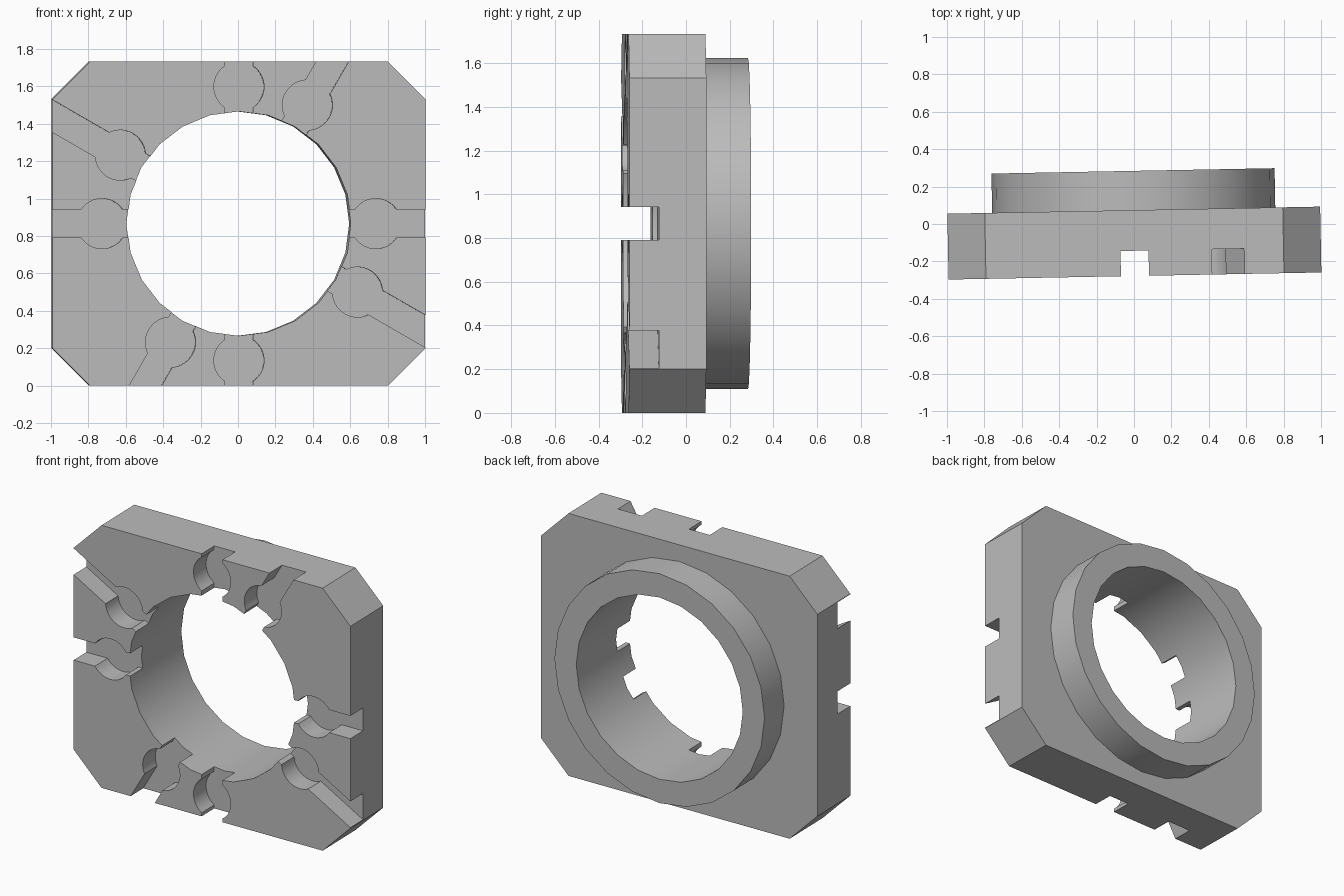
import bpy, bmesh, math

if "Cube" in bpy.data.objects:
    bpy.data.objects.remove(bpy.data.objects["Cube"])

HALF_W, HALF_H, CHAMFER = 0.9967, 0.866, 0.2
FRONT, BACK, BOSS_BACK = -0.278, 0.074, 0.284
BORE_R, BOSS_R, SIDES = 0.6, 0.757, 24
SLOT_HALF, BULGE_R, BULGE_AT, SLOT_DEPTH = 0.075, 0.134, 0.732, 0.135


def circle(r, n=SIDES):
    return [(r * math.cos(2 * math.pi * i / n), r * math.sin(2 * math.pi * i / n)) for i in range(n)]


def prisms(name, profiles, y0, y1):
    """Extrude x-z profiles along y into one object."""
    bm = bmesh.new()
    for pts in profiles:
        a = [bm.verts.new((x, y0, z)) for x, z in pts]
        b = [bm.verts.new((x, y1, z)) for x, z in pts]
        bm.faces.new(a)
        bm.faces.new(b[::-1])
        for i in range(len(pts)):
            j = (i + 1) % len(pts)
            bm.faces.new((a[j], a[i], b[i], b[j]))
    bmesh.ops.recalc_face_normals(bm, faces=bm.faces)
    me = bpy.data.meshes.new(name)
    bm.to_mesh(me)
    bm.free()
    ob = bpy.data.objects.new(name, me)
    bpy.context.collection.objects.link(ob)
    return ob


def boolean(ob, other, op):
    m = ob.modifiers.new(op, 'BOOLEAN')
    m.operation, m.solver, m.object = op, 'EXACT', other
    bpy.context.view_layer.objects.active = ob
    bpy.ops.object.modifier_apply(modifier=m.name)
    bpy.data.objects.remove(other)


def keyhole(angle):
    """Radial channel with a round bulge, turned to the given angle."""
    a0 = math.asin(SLOT_HALF / BULGE_R)
    n = 14
    arc = [math.pi - a0 - (math.pi - 2 * a0) * i / n for i in range(n + 1)]
    upper = [(0.5, SLOT_HALF)]
    upper += [(BULGE_AT + BULGE_R * math.cos(t), BULGE_R * math.sin(t)) for t in arc]
    upper += [(1.4, SLOT_HALF)]
    pts = upper + [(x, -z) for x, z in reversed(upper)]
    c, s = math.cos(angle), math.sin(angle)
    return [(x * c - z * s, x * s + z * c) for x, z in pts]


# Chamfered square plate
w, h, k = HALF_W, HALF_H, CHAMFER
outline = [(w - k, -h), (w, -h + k), (w, h - k), (w - k, h),
           (-w + k, h), (-w, h - k), (-w, -h + k), (-w + k, -h)]
plate = prisms("slotted_plate", [outline], FRONT, BACK)

# Round collar on the back, then the through bore
boolean(plate, prisms("collar", [circle(BOSS_R)], BACK - 0.1, BOSS_BACK), 'UNION')
boolean(plate, prisms("bore_cutter", [circle(BORE_R)], -1, 1), 'DIFFERENCE')

# Eight keyhole slots in the front face
slots = [keyhole(math.radians(q + d)) for q in (0, 90, 180, 270) for d in (0, 60)]
boolean(plate, prisms("slot_cutter", slots, FRONT - 0.2, FRONT + SLOT_DEPTH), 'DIFFERENCE')

# Slight turn about the vertical, standing on the ground
plate.rotation_euler = (0, 0, 0.019)
plate.location = (0, 0, HALF_H)

mat = bpy.data.materials.new("mid grey")
mat.diffuse_color = (0.5, 0.5, 0.5, 1)
mat.use_nodes = True
mat.node_tree.nodes["Principled BSDF"].inputs["Base Color"].default_value = mat.diffuse_color
plate.data.materials.clear()
plate.data.materials.append(mat)

bpy.ops.object.select_all(action='DESELECT')
plate.select_set(True)
bpy.context.view_layer.objects.active = plate
bpy.ops.object.shade_smooth_by_angle(angle=math.radians(30))
